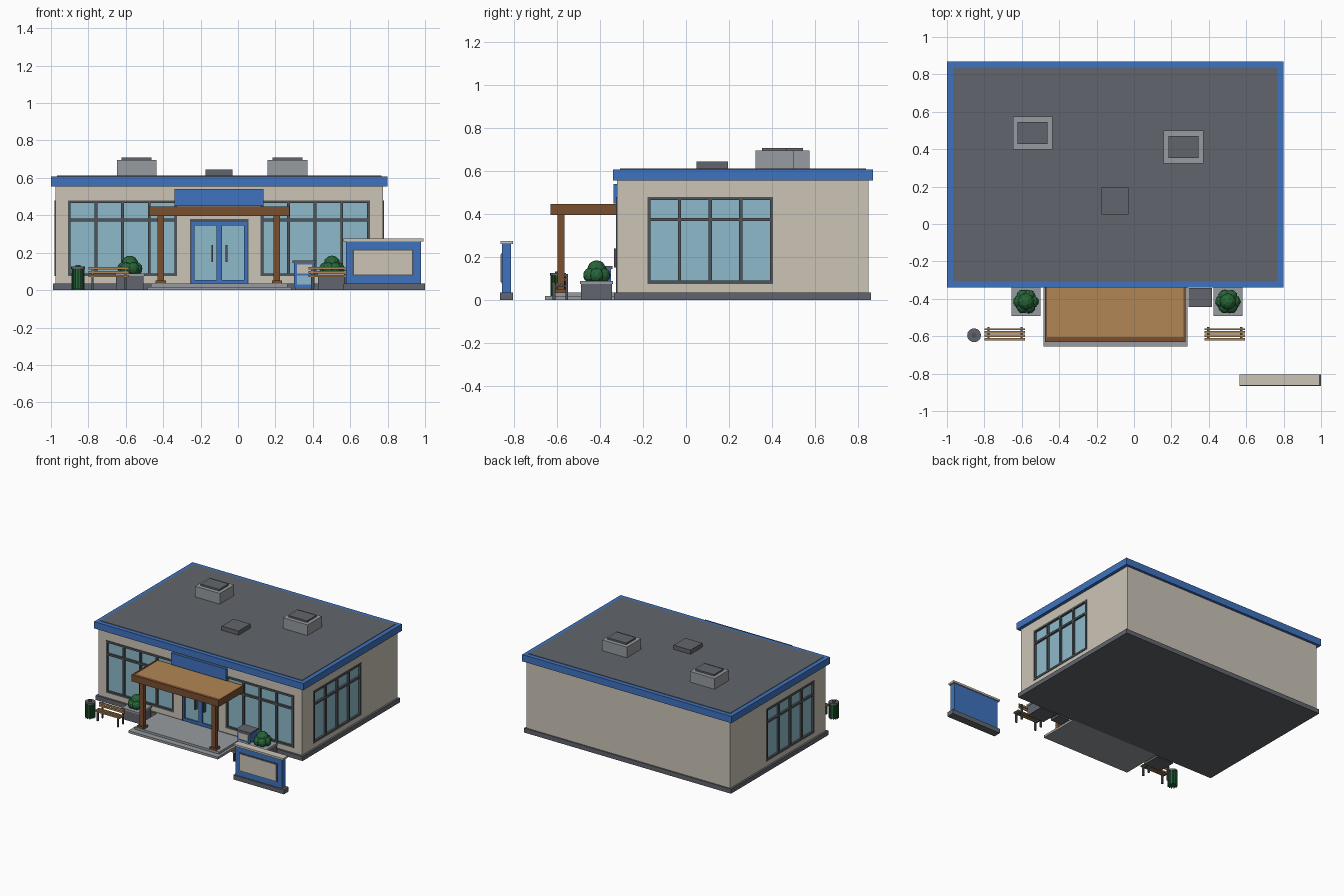
import bpy, math, random
from mathutils import Vector

random.seed(4)
cube = bpy.data.objects.get("Cube")
if cube:
    bpy.data.objects.remove(cube, do_unlink=True)


def material(name, *rgb):
    mat = bpy.data.materials.new(name)
    mat.use_nodes = True
    colour = (*rgb, 1)
    mat.diffuse_color = colour
    mat.node_tree.nodes["Principled BSDF"].inputs["Base Color"].default_value = colour
    return mat


beige = material("beige_wall", .6, .55, .47)
blue = material("blue_trim", .05, .17, .52)
dark = material("dark_grey", .12, .13, .15)
frame = material("frame_grey", .08, .09, .1)
light = material("light_grey", .31, .33, .35)
glass = material("window_glass", .27, .49, .59)
brown = material("brown_timber", .19, .08, .03)
tan = material("tan_timber", .44, .24, .09)
green = material("leaf_green", .02, .13, .04)


def finish(name, mat):
    obj = bpy.context.object
    obj.name = name
    obj.data.materials.append(mat)
    return obj


def box(name, mat, x, y, z):
    spans = [sorted(s) for s in (x, y, z)]
    bpy.ops.mesh.primitive_cube_add(size=1)
    obj = finish(name, mat)
    centre = Vector([sum(s) / 2 for s in spans])
    size = [s[1] - s[0] for s in spans]
    for v in obj.data.vertices:
        v.co = centre + Vector([a * b for a, b in zip(v.co, size)])
    return obj


def cylinder(name, mat, x, y, z, radius, sides=16):
    bpy.ops.mesh.primitive_cylinder_add(vertices=sides, radius=radius, depth=z[1] - z[0],
                                        location=(x, y, sum(z) / 2))
    return finish(name, mat)


def grow(span, amount):
    return span[0] - amount, span[1] + amount


def panel(name, mat, side, along, z, depth):
    """Box on one outer wall; depth is measured outward from the wall face."""
    if side == "front":
        return box(name, mat, along, [-.32 - d for d in depth], z)
    if side == "right":
        return box(name, mat, [.775 + d for d in depth], along, z)
    return box(name, mat, [-.975 - d for d in depth], along, z)


WALL = (.035, .56)
SHELL = (-.02, 0)
BARS = (-.02, .005)
PANE = (-.02, -.01)


def window(side, start):
    end = start + .585
    low, high, rail = .075, .48, .375
    panel("window_sill_wall", beige, side, (start, end), (WALL[0], low), SHELL)
    panel("window_header_wall", beige, side, (start, end), (high, WALL[1]), SHELL)
    panel("window_glass", glass, side, (start, end), (low, high), PANE)
    for i in range(5):
        u = start + .0075 + i * .1425
        panel("window_mullion", frame, side, grow((u, u), .0075), (low, high), BARS)
    for z in (low + .0075, rail, high - .0075):
        panel("window_rail", frame, side, (start, end), grow((z, z), .0075), BARS)


# Building shell
box("foundation", dark, (-.99, .79), (-.335, .86), (0, .035))
box("building_core", beige, (-.955, .755), (-.3, .85), WALL)
for span in ((-.975, -.91), (-.325, -.25), (.05, .12), (.705, .775)):
    panel("front_pier", beige, "front", span, WALL, SHELL)
for side in ("left", "right"):
    for span in ((-.3, -.18), (.405, .85)):
        panel("side_pier", beige, side, span, WALL, SHELL)
    window(side, -.18)
for start in (-.91, .12):
    window("front", start)

# Roof and rooftop equipment
box("roof_trim", blue, (-1, .8), (-.34, .87), (.555, .608))
box("roof_surface", dark, (-.967, .767), (-.307, .837), (.6, .612))
for x, y in ((-.542, .487), (.265, .412)):
    xs, ys = grow((x, x), .106), grow((y, y), .088)
    box("rooftop_unit", light, xs, ys, (.61, .695))
    box("rooftop_unit_lid", dark, grow(xs, -.026), grow(ys, -.03), (.69, .708))
box("roof_hatch", dark, (-.175, -.03), (.05, .195), (.61, .645))

# Entrance doors
panel("door_header_wall", beige, "front", (-.25, .05), (.375, .56), SHELL)
panel("door_surround", frame, "front", (-.255, .055), (.365, .38), BARS)
for hinge, meet, grip in ((-.25, -.1, -.138), (.05, -.1, -.062)):
    out = 1 if hinge > meet else -1
    panel("door_surround", frame, "front", (hinge - out * .002, hinge + out * .006), (.035, .38), BARS)
    panel("door_glass", glass, "front", (hinge, meet), (.035, .365), PANE)
    for edge in (hinge - out * .009, meet + out * .007):
        panel("door_stile", blue, "front", grow((edge, edge), .008), (.035, .365), (-.02, .003))
    for z in (.045, .355):
        panel("door_rail", blue, "front", (hinge, meet), grow((z, z), .01), (-.02, .003))
    panel("door_handle", frame, "front", grow((grip, grip), .005), (.15, .24), (-.01, .014))
panel("fascia_panel", blue, "front", (-.34, .135), (.45, .54), (0, .018))

# Porch with canopy
box("porch_step", light, (-.485, .285), (-.655, -.33), (0, .018))
box("porch_slab", light, (-.465, .265), (-.61, -.33), (.01, .035))
box("canopy_deck", tan, (-.466, .266), (-.608, -.32), (.425, .443))
box("canopy_front_beam", brown, (-.475, .275), (-.63, -.605), (.395, .447))
for x in (-.47, .27):
    box("canopy_side_beam", brown, grow((x, x), .006), (-.61, -.32), (.395, .447))
for x in (-.413, .208):
    xs, ys = grow((x, x), .017), (-.597, -.565)
    box("canopy_post", brown, xs, ys, (.03, .43))
    box("post_foot", brown, grow(xs, .01), grow(ys, .01), (.03, .052))

# Free-standing sign board
box("sign_base", dark, (.565, 1), (-.865, -.805), (0, .035))
box("sign_board", blue, (.578, .978), (-.855, -.815), (.03, .262))
box("sign_cap", beige, (.565, .992), (-.863, -.805), (.26, .275))
box("sign_panel_border", frame, (.613, .938), (-.859, -.85), (.077, .218))
box("sign_panel", beige, (.62, .931), (-.862, -.85), (.084, .211))

# News box beside the entrance
box("news_box_base", dark, (.305, .405), (-.435, -.35), (0, .02))
box("news_box_body", blue, (.3, .41), (-.437, -.348), (.015, .148))
box("news_box_lid", dark, (.292, .416), (-.443, -.343), (.145, .158))
box("news_box_window", beige, (.315, .395), (-.441, -.43), (.09, .138))
box("news_box_door", glass, (.315, .395), (-.441, -.43), (.03, .078))

# Planters with shrubs
for x in (-.578, .502):
    xs, ys = (x - .073, x + .073), (-.488, -.345)
    box("planter", dark, xs, ys, (0, .08))
    box("planter_rim", light, grow(xs, .005), grow(ys, .005), (.075, .088))
    for i in range(7):
        turn = math.tau * i / 6
        reach, height, size = (.032, .115, .036) if i < 6 else (0, .14, .045)
        bpy.ops.mesh.primitive_ico_sphere_add(
            subdivisions=2, radius=size, rotation=(random.random(), turn, turn),
            location=(x + reach * math.cos(turn), -.415 + reach * math.sin(turn), height))
        finish("shrub", green)

# Benches
for x in (-.69, .485):
    span = grow((x, x), .108)
    for y in (-.616, -.597, -.578):
        box("bench_seat_slat", tan, span, grow((y, y), .007), (.07, .08))
    for z in (.096, .116):
        box("bench_back_slat", tan, span, (-.566, -.558), grow((z, z), .007))
    for leg in (x - .088, x + .088):
        xs = grow((leg, leg), .006)
        box("bench_front_leg", frame, xs, (-.62, -.608), (0, .07))
        box("bench_back_leg", frame, xs, (-.56, -.55), (0, .122))
        box("bench_side_rail", frame, xs, (-.62, -.55), (.06, .07))

# Litter bin with ribs
bx, by = -.855, -.595
cylinder("bin_body", green, bx, by, (.005, .115), .031)
for i in range(12):
    a = math.tau * i / 12
    cylinder("bin_rib", green, bx + .032 * math.cos(a), by + .032 * math.sin(a), (0, .115), .004, 6)
cylinder("bin_lid", dark, bx, by, (.113, .125), .037)
cylinder("bin_knob", frame, bx, by, (.125, .133), .014)
